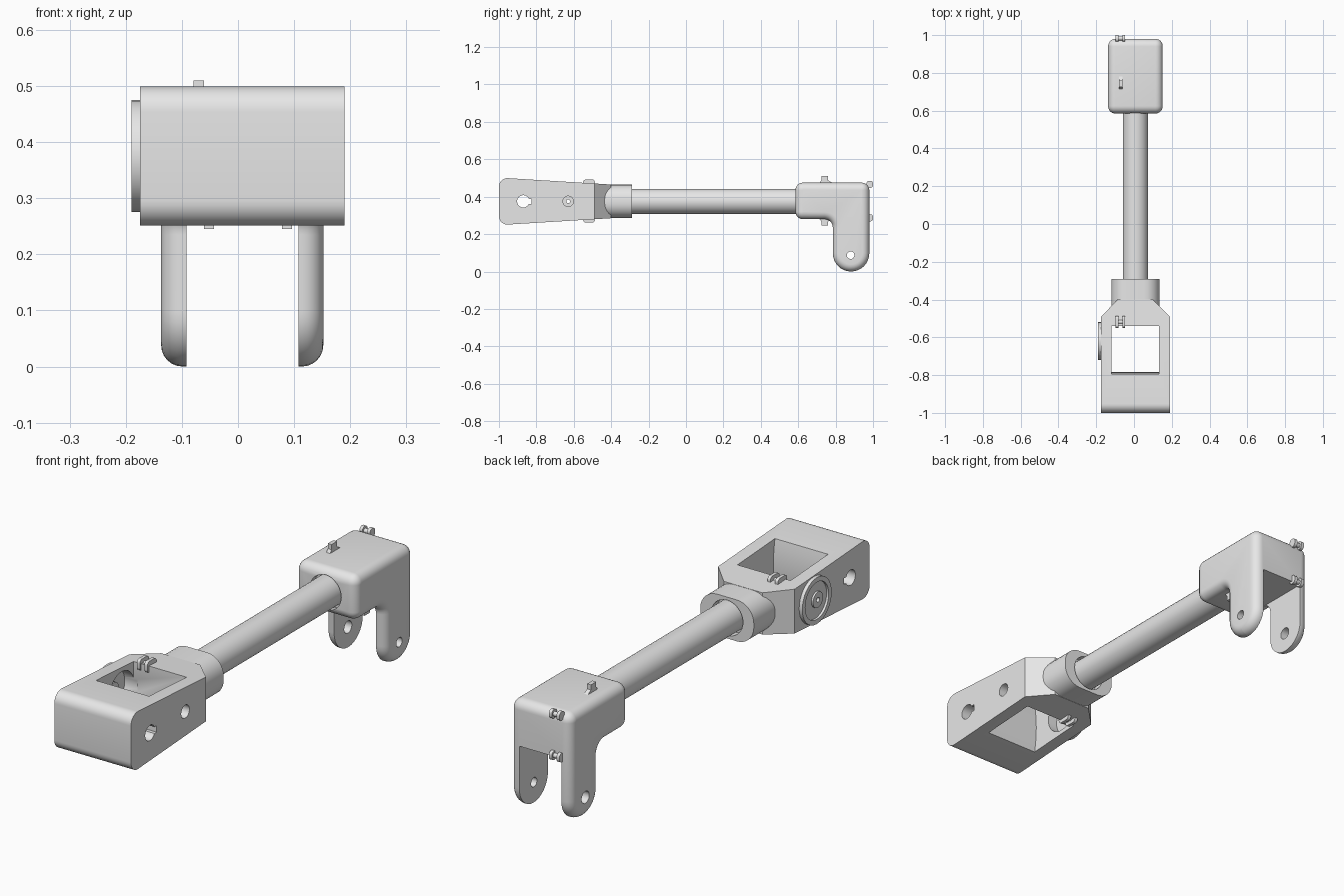
import bpy, bmesh, math
from mathutils import Vector, Matrix

cube = bpy.data.objects.get("Cube")
if cube:
    bpy.data.objects.remove(cube, do_unlink=True)

grey = bpy.data.materials.new("plain_grey")
grey.use_nodes = True
grey.diffuse_color = (0.8, 0.8, 0.8, 1)
grey.node_tree.nodes["Principled BSDF"].inputs["Base Color"].default_value = (0.8, 0.8, 0.8, 1)

CX, AXLE = 0.0075, 0.375   # shared centre line of the shaft


def rounded(corners, steps=8):
    """Fillet a counter-clockwise polygon of (a, b, radius); give points and outward normals."""
    out = []
    for i, (a, b, r) in enumerate(corners):
        p = Vector((a, b))
        u = (p - Vector(corners[i - 1][:2])).normalized()
        v = (Vector(corners[(i + 1) % len(corners)][:2]) - p).normalized()
        turn = math.atan2(u.x * v.y - u.y * v.x, u.dot(v))
        normal = Vector((u.y, -u.x))
        if r == 0:
            out.append((p, normal))
            continue
        s = math.copysign(1, turn)
        centre = p - u * r * math.tan(abs(turn) / 2) - normal * s * r
        for k in range(steps + 1):
            n = Matrix.Rotation(turn * k / steps, 2) @ normal
            out.append((centre + n * s * r, n))
    return out


def rect(a0, a1, b0, b1, r=0):
    return [(a0, b0, r), (a1, b0, r), (a1, b1, r), (a0, b1, r)]


def disc(a, b, r):
    return rect(a - r, a + r, b - r, b + r, r)


def solid(name, corners, axis, lo, hi, edge=0):
    """Extrude a profile along an axis, with an optional round on both end rims."""
    outline = rounded(corners)
    place = {"x": lambda q, t: (t, q.x, q.y),
             "y": lambda q, t: (q.x, t, q.y),
             "z": lambda q, t: (q.x, q.y, t)}[axis]
    levels = [(lo, 0), (hi, 0)]
    if edge:
        arc = [math.radians(15 * k) for k in range(7)]
        start = [(edge * (1 - math.cos(w)), edge * (1 - math.sin(w))) for w in arc]
        levels = [(lo + t, d) for t, d in start] + [(hi - t, d) for t, d in reversed(start)]
    bm = bmesh.new()
    rings = [[bm.verts.new(place(p - n * d, t)) for p, n in outline] for t, d in levels]
    for low, high in zip(rings, rings[1:]):
        for i in range(len(low)):
            bm.faces.new((low[i - 1], low[i], high[i], high[i - 1]))
    bm.faces.new(rings[0])
    bm.faces.new(rings[-1])
    bmesh.ops.remove_doubles(bm, verts=bm.verts, dist=1e-5)
    bmesh.ops.recalc_face_normals(bm, faces=bm.faces)
    mesh = bpy.data.meshes.new(name)
    bm.to_mesh(mesh)
    bm.free()
    mesh.materials.append(grey)
    ob = bpy.data.objects.new(name, mesh)
    bpy.context.collection.objects.link(ob)
    return ob


def activate(ob):
    bpy.ops.object.select_all(action="DESELECT")
    ob.select_set(True)
    bpy.context.view_layer.objects.active = ob


def cut(ob, corners, axis, lo, hi):
    tool = solid("cutter", corners, axis, lo, hi)
    tool.hide_render = True
    mod = ob.modifiers.new("cut", "BOOLEAN")
    mod.operation, mod.solver, mod.object = "DIFFERENCE", "EXACT", tool
    activate(ob)
    bpy.ops.object.modifier_apply(modifier=mod.name)
    bpy.data.objects.remove(tool, do_unlink=True)


# Front yoke: tapered block with chamfered shoulders and an open window
yoke = solid("front_yoke", [(-1, 0.248, 0.045), (-0.4, 0.285, 0), (-0.4, 0.465, 0),
                            (-1, 0.502, 0.045)], "x", -0.175, 0.19)
for s in (-1, 1):
    cut(yoke, [(CX + s * 0.2025, -0.51, 0), (CX + s * 0.0725, -0.38, 0),
               (CX + s * 0.25, -0.38, 0)], "z", 0.1, 0.6)
cut(yoke, [(-0.54, 0.2, 0), (-0.54, 0.6, 0), (-0.815, 0.6, 0),
           (-0.775, AXLE, 0.6), (-0.815, 0.15, 0)], "x", -0.12, 0.133)

# Keyed pin hole, small bearing hole and large bearing seat
cut(yoke, disc(-0.87, AXLE, 0.033), "x", -0.3, 0.3)
cut(yoke, rect(-0.86, -0.825, AXLE - 0.014, AXLE + 0.014), "x", -0.3, 0.3)
cut(yoke, disc(-0.63, AXLE, 0.028), "x", 0.1, 0.3)
cut(yoke, disc(-0.62, AXLE, 0.085), "x", -0.3, -0.1)

# Bearing cap with a raised rim and a drilled hub
cap = solid("bearing_cap", disc(-0.62, AXLE, 0.1), "x", -0.19, -0.165)
cut(cap, disc(-0.62, AXLE, 0.08), "x", -0.25, -0.18)
hub = solid("bearing_hub", disc(-0.63, AXLE, 0.034), "x", -0.188, -0.15)
for part in (cap, hub):
    cut(part, disc(-0.63, AXLE, 0.01), "x", -0.3, -0.1)

# Collar and shaft
collar = solid("shaft_collar", rect(-0.12, 0.135, 0.286, 0.464, 0.08), "y", -0.46, -0.29)
cut(collar, disc(CX, AXLE, 0.076), "y", -0.33, -0.2)
solid("shaft", disc(CX, AXLE, 0.067), "y", -0.36, 0.63)

# Rear clevis: soft-edged head with two legs
head = solid("rear_clevis", [(0.585, 0.28, 0.04), (0.785, 0.28, 0.045), (0.785, 0, 0.0974),
                             (0.98, 0, 0.0974), (0.98, 0.475, 0.04), (0.585, 0.475, 0.04)],
             "x", -0.137, 0.152, edge=0.038)
cut(head, rect(0.7, 1.1, -0.1, 0.28), "x", -0.092, 0.108)
cut(head, disc(0.88, 0.087, 0.02), "x", 0, 0.3)
cut(head, disc(0.88, 0.087, 0.026), "x", -0.3, 0)
cut(head, disc(CX, AXLE, 0.075), "y", 0.5, 0.615)

# Paired cable clips on the yoke and on the back of the head
clips = [("yoke_clip", -0.55, -0.487, 0.468, 0.024), ("yoke_clip", -0.55, -0.487, 0.285, 0.024),
         ("rear_clip", 0.965, 1.0, 0.466, 0.019), ("rear_clip", 0.965, 1.0, 0.287, 0.019)]
for name, y0, y1, z, half in clips:
    for x in (-0.09, -0.054):
        solid(name, rect(y0, y1, z - half, z + half, 0.015), "x", x - 0.007, x + 0.007)
    solid(name + "_pin", disc((y0 + y1) / 2, z, 0.01), "x", -0.085, -0.058)

# Small tapered lugs above and below the head
for x, z, up in ((-0.07, 0.472, 1), (-0.052, 0.283, -1), (0.087, 0.283, -1)):
    solid("head_lug", [(0.712, z, 0), (0.785, z, 0), (0.76, z + up * 0.016, 0),
                       (0.76, z + up * 0.038, 0), (0.724, z + up * 0.038, 0),
                       (0.724, z + up * 0.016, 0)], "x", x - 0.009, x + 0.009)

# Smooth curved faces, keep hard edges
for ob in list(bpy.context.scene.objects):
    if ob.type == "MESH" and grey.name in ob.data.materials:
        activate(ob)
        bpy.ops.object.shade_smooth_by_angle(angle=math.radians(30))
